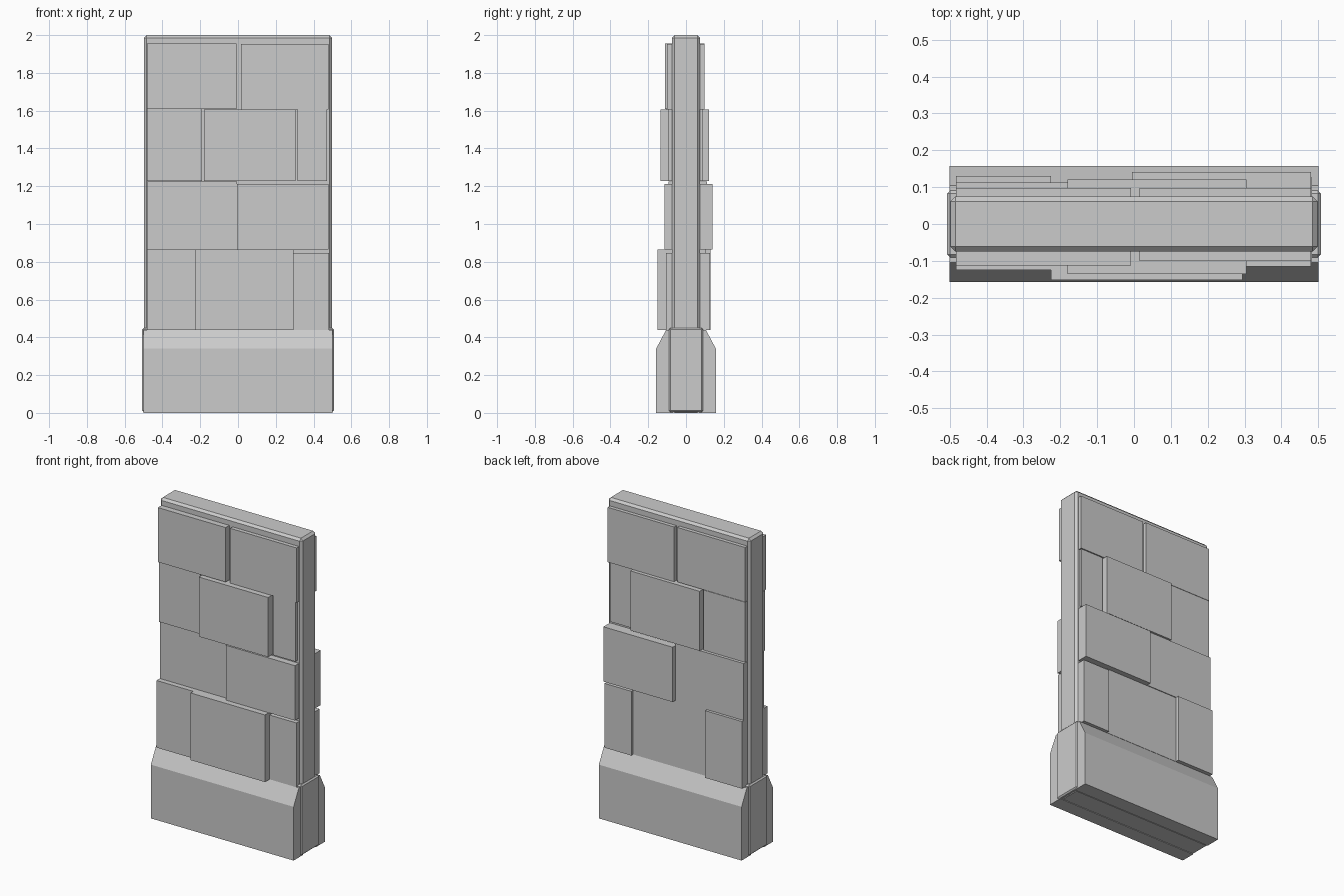
import bpy, bmesh

if "Cube" in bpy.data.objects:
    bpy.data.objects.remove(bpy.data.objects["Cube"])


def make_object(name, bm):
    bmesh.ops.recalc_face_normals(bm, faces=bm.faces)
    mesh = bpy.data.meshes.new(name)
    bm.to_mesh(mesh)
    bm.free()
    ob = bpy.data.objects.new(name, mesh)
    bpy.context.collection.objects.link(ob)
    return ob


def box(name, lo, hi, bevel=0.0):
    bm = bmesh.new()
    bmesh.ops.create_cube(bm, size=1)
    for v in bm.verts:
        v.co = [hi[i] if v.co[i] > 0 else lo[i] for i in range(3)]
    ob = make_object(name, bm)
    if bevel:
        mod = ob.modifiers.new("chamfer", 'BEVEL')
        mod.width = bevel
        mod.segments = 1
    return ob


def prism(name, profile, half):
    # extrude a (y, z) profile along x
    bm = bmesh.new()
    face = bm.faces.new([bm.verts.new((-half, y, z)) for y, z in profile])
    ext = bmesh.ops.extrude_face_region(bm, geom=[face])
    for v in ext["geom"]:
        if isinstance(v, bmesh.types.BMVert):
            v.co.x = half
    return make_object(name, bm)


# Chamfered wall core
box("wall_core", (-0.498, -0.075, 0), (0.498, 0.075, 2), 0.014)

# Footing: sloped skirts on both faces, thin pad across the ends
for side, label in ((-1, "front"), (1, "back")):
    prism("footing_" + label,
          [(side * y, z) for y, z in
           ((0.066, 0), (0.158, 0), (0.158, 0.34), (0.105, 0.44), (0.066, 0.44))], 0.5)
for side, label in ((-1, "left"), (1, "right")):
    xs = sorted((side * 0.47, side * 0.507))
    box("footing_end_" + label, (xs[0], -0.091, 0.004), (xs[1], 0.091, 0.45), 0.008)

# Stone slabs: x0, x1, z0, z1, front depth, back depth
slabs = [
    (-0.483, -0.225, 0.44, 0.865, 0.125, 0.13),
    (-0.225, 0.295, 0.44, 0.865, 0.152, 0.107),
    (0.295, 0.483, 0.44, 0.847, 0.106, 0.126),
    (-0.483, -0.005, 0.865, 1.225, 0.092, 0.112),
    (-0.005, 0.48, 0.865, 1.212, 0.115, 0.141),
    (-0.483, -0.19, 1.228, 1.608, 0.102, 0.098),
    (-0.18, 0.305, 1.228, 1.605, 0.135, 0.121),
    (0.314, 0.47, 1.228, 1.605, 0.096, 0.09),
    (-0.483, -0.008, 1.61, 1.955, 0.112, 0.098),
    (0.015, 0.48, 1.605, 1.952, 0.10, 0.098),
]
for i, (x0, x1, z0, z1, front, back) in enumerate(slabs, 1):
    box(f"front_slab_{i}", (x0, -front, z0), (x1, -0.06, z1))
    box(f"back_slab_{i}", (x0, 0.06, z0), (x1, back, z1))
